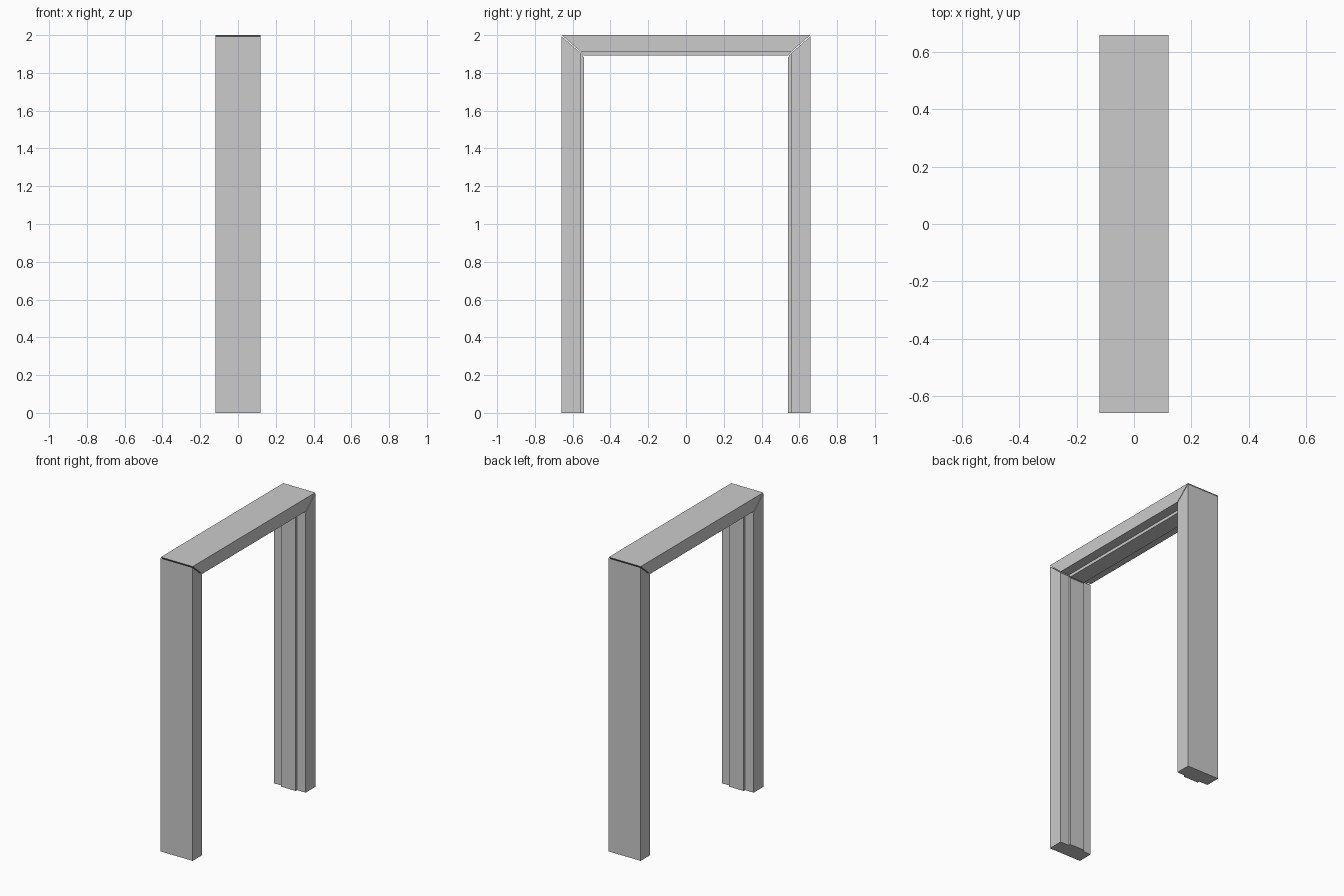
import bpy, bmesh

if "Cube" in bpy.data.objects:
    bpy.data.objects.remove(bpy.data.objects["Cube"])

HX, HY, TOP = 0.12, 0.658, 2.0     # half depth, half width, height
STOP = 0.055                       # half width of the raised door stop
GAP = 0.007                        # open seam at the mitred corners

# Cross-section: (x, inset level) with level 0 = outside, 1 = casing, 2 = stop
PROFILE = [(-HX, 0), (HX, 0), (HX, 1), (STOP, 1), (STOP, 2),
           (-STOP, 2), (-STOP, 1), (-HX, 1)]
SIDE_INSET = [0.0, 0.102, 0.117]   # inward from the outer sides
HEAD_INSET = [0.0, 0.089, 0.109]   # downward from the top


def loft(name, ring_a, ring_b):
    """Closed solid between two matching rings of points."""
    bm = bmesh.new()
    a = [bm.verts.new(p) for p in ring_a]
    b = [bm.verts.new(p) for p in ring_b]
    n = len(a)
    bm.faces.new(a)
    bm.faces.new(b)
    for i in range(n):
        j = (i + 1) % n
        bm.faces.new((a[i], a[j], b[j], b[i]))
    bmesh.ops.recalc_face_normals(bm, faces=bm.faces)
    mesh = bpy.data.meshes.new(name)
    bm.to_mesh(mesh)
    bm.free()
    obj = bpy.data.objects.new(name, mesh)
    bpy.context.collection.objects.link(obj)
    return obj


def mitre(side, drop=0.0):
    """Profile ring lying in the mitre of one upper corner."""
    return [(x, side * (HY - SIDE_INSET[k]), TOP - HEAD_INSET[k] - drop)
            for x, k in PROFILE]


# Side jambs, mitred at the top
for name, side in (("left_jamb", -1), ("right_jamb", 1)):
    foot = [(x, side * (HY - SIDE_INSET[k]), 0.0) for x, k in PROFILE]
    loft(name, foot, mitre(side, GAP))

# Head across the top, mitred at both ends
loft("head_jamb", mitre(-1), mitre(1))
